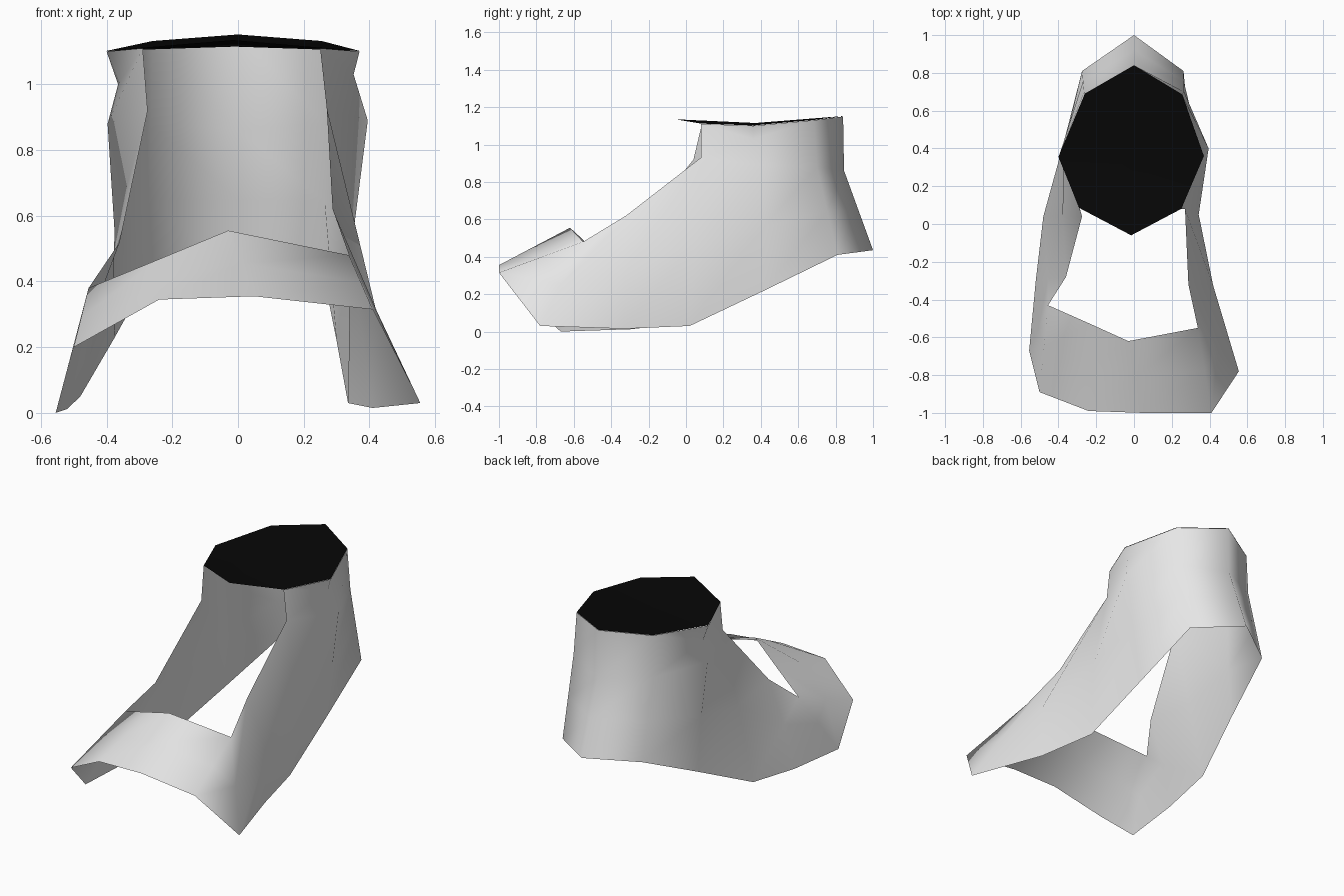
import bpy, bmesh
from mathutils import Vector

if "Cube" in bpy.data.objects:
    bpy.data.objects.remove(bpy.data.objects["Cube"])


def material(name, rgb):
    m = bpy.data.materials.new(name)
    m.diffuse_color = (*rgb, 1)
    m.use_nodes = True
    m.node_tree.nodes["Principled BSDF"].inputs["Base Color"].default_value = m.diffuse_color
    return m


grey = material("light grey", (0.8, 0.8, 0.8))
black = material("black", (0.002, 0.002, 0.002))


def finish(bm, name, mat, angle):
    bmesh.ops.remove_doubles(bm, verts=bm.verts, dist=0.0005)
    bmesh.ops.recalc_face_normals(bm, faces=bm.faces)
    mesh = bpy.data.meshes.new(name)
    bm.to_mesh(mesh)
    bm.free()
    mesh.materials.append(mat)
    ob = bpy.data.objects.new(name, mesh)
    bpy.context.collection.objects.link(ob)
    bpy.ops.object.select_all(action='DESELECT')
    ob.select_set(True)
    bpy.context.view_layer.objects.active = ob
    bpy.ops.object.shade_smooth_by_angle(angle=angle)
    return ob


# Ribs around the open shell: rim point, hem point, sideways bulge halfway down
ribs = [
    ((-.03, -.62, .555), (.05, -1, .355), 0),          # instep strap
    ((-.24, -.525, .468), (-.24, -.99, .345), 0),
    ((-.455, -.43, .38), (-.50, -.89, .20), 0),        # left side
    ((-.455, -.43, .38), (-.555, -.67, 0), 0),
    ((-.36, -.28, .52), (-.52, -.30, .012), -.015),
    ((-.275, .04, .92), (-.48, .04, .05), 0),
    ((-.397, .36, .88), (-.375, .42, .23), .01),
    ((-.265, .70, .88), (-.275, .81, .41), 0),
    ((0, .845, .86), (0, 1, .435), 0),                 # heel
    ((.265, .70, .88), (.262, .81, .41), 0),           # right side
    ((.395, .40, .89), (.30, .42, .22), 0),
    ((.27, .08, .93), (.335, .02, .03), .04),
    ((.288, -.32, .62), (.41, -.33, .015), .07),
    ((.338, -.55, .48), (.555, -.78, .03), .0),
    ((.338, -.55, .48), (.41, -1, .315), 0),
]

# Collar edge from the left front corner around the heel to the right one
collar = [(-.29, .085, 1.11), (-.365, .36, 1.0), (-.26, .69, 1.13),
          (0, .84, 1.15), (.255, .685, 1.13), (.352, .36, 1.03), (.25, .08, 1.11)]

bm = bmesh.new()
rows = []
for rim, hem, bulge in ribs:
    a, b = Vector(rim), Vector(hem)
    mid = (a + b) / 2 + Vector((bulge, 0, 0))
    rows.append([bm.verts.new(p) for p in (a, mid, b)])
for i, left in enumerate(rows):
    right = rows[(i + 1) % len(rows)]
    for k in range(2):
        bm.faces.new((left[k], right[k], right[k + 1], left[k + 1]))

# Ankle wall between the rim and the collar
top = [bm.verts.new(p) for p in collar]
for i in range(6):
    bm.faces.new((top[i], top[i + 1], rows[i + 6][0], rows[i + 5][0]))

# Small flares joining the pinched sides to the lid corners
for i, tip in ((1, (-.40, .355, 1.10)), (5, (.37, .36, 1.10))):
    v = bm.verts.new(tip)
    bm.faces.new((top[i - 1], v, top[i]))
    bm.faces.new((v, top[i + 1], top[i]))
finish(bm, "ankle_shell", grey, 1.2)

# Eight-sided lid, slightly dished, overhanging the open front
outline = [(-.29, .085, 1.112), (-.40, .355, 1.102), (-.26, .69, 1.132),
           (0, .84, 1.152), (.255, .685, 1.132), (.37, .36, 1.102),
           (.25, .08, 1.112), (-.015, -.06, 1.135)]
bm = bmesh.new()
ring = [bm.verts.new(p) for p in outline]
centre = bm.verts.new((-.01, .37, 1.115))
for i in range(8):
    bm.faces.new((ring[i], centre, ring[(i + 1) % 8]))
finish(bm, "top_lid", black, 0.5)
